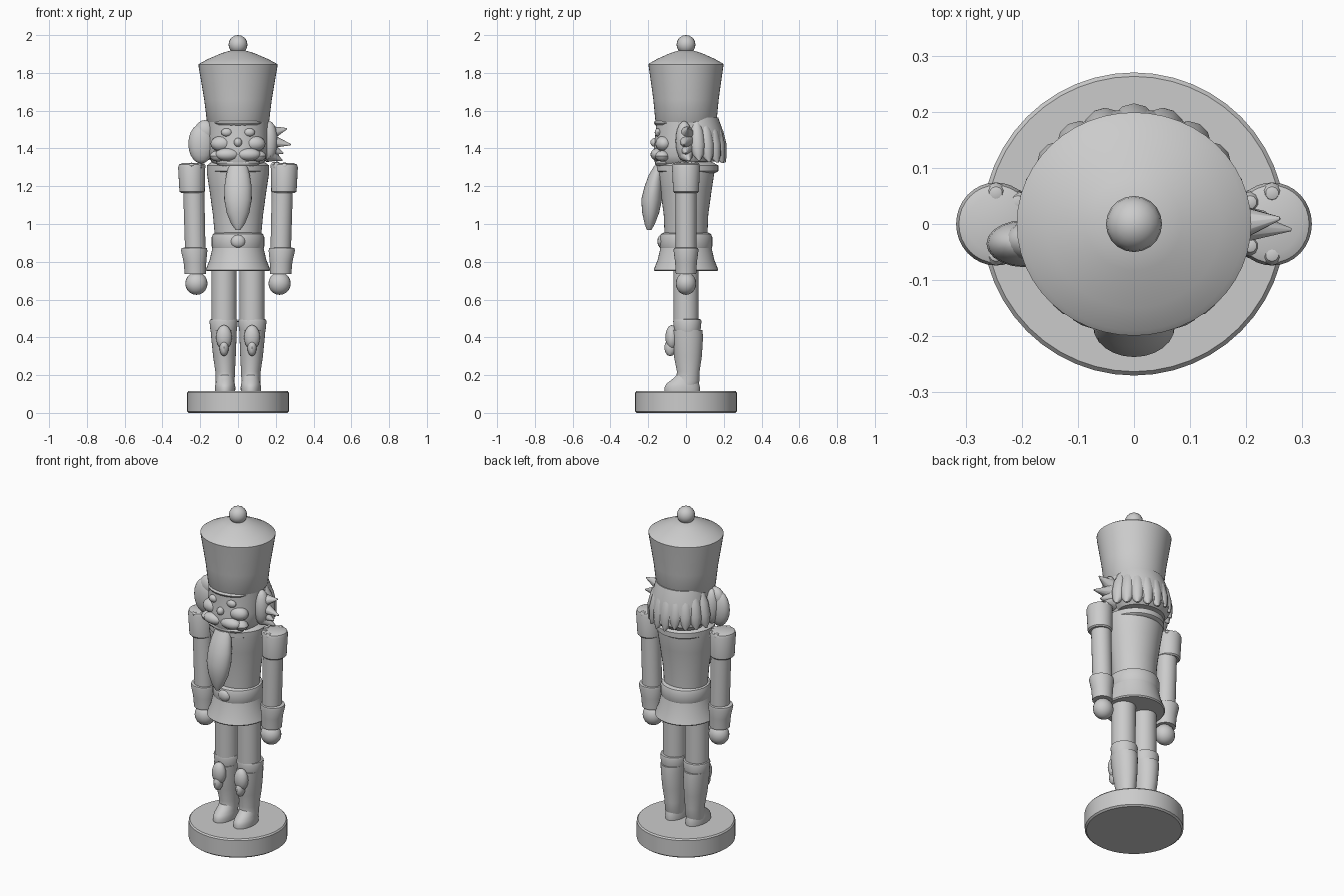
import bpy, bmesh, random
from math import sin, cos, pi, radians
from mathutils import Vector

random.seed(4)


def finish(name, bm):
    bmesh.ops.recalc_face_normals(bm, faces=bm.faces[:])
    mesh = bpy.data.meshes.new(name)
    bm.to_mesh(mesh)
    bm.free()
    obj = bpy.data.objects.new(name, mesh)
    bpy.context.collection.objects.link(obj)
    return obj


def loft(name, rings, n=32):
    """Skin stacked ellipses given as (x, y, z, rx, ry), with capped ends."""
    bm = bmesh.new()
    loops = [[bm.verts.new((x + rx * cos(2 * pi * i / n), y + ry * sin(2 * pi * i / n), z))
              for i in range(n)] for x, y, z, rx, ry in rings]
    for a, b in zip(loops, loops[1:]):
        for i in range(n):
            j = (i + 1) % n
            bm.faces.new((a[i], a[j], b[j], b[i]))
    bm.faces.new(loops[0])
    bm.faces.new(loops[-1])
    return finish(name, bm)


def lathe(name, profile, x=0, y=0, n=32):
    return loft(name, [(x, y, z, r, r) for r, z in profile], n)


def ball(name, center, size, seg=20):
    bm = bmesh.new()
    bmesh.ops.create_uvsphere(bm, u_segments=seg, v_segments=seg // 2, radius=1)
    bmesh.ops.scale(bm, vec=size, verts=bm.verts)
    bmesh.ops.translate(bm, vec=center, verts=bm.verts)
    return finish(name, bm)


def spike(name, start, end, radius):
    """Pointed tuft of hair between two points."""
    start, end = Vector(start), Vector(end)
    d = end - start
    bm = bmesh.new()
    bmesh.ops.create_cone(bm, segments=10, radius1=radius, radius2=0.003,
                          depth=d.length, cap_ends=True)
    rot = d.to_track_quat('Z', 'Y').to_matrix()
    bmesh.ops.rotate(bm, matrix=rot, verts=bm.verts)
    bmesh.ops.translate(bm, vec=(start + end) / 2, verts=bm.verts)
    return finish(name, bm)


# Round base
lathe("base", [(.26, 0), (.27, .008), (.27, .107), (.263, .115)], n=48)

for s, side in ((-1, "left"), (1, "right")):
    # Trouser leg
    lathe(side + "_trouser_leg", [(.066, .47), (.067, .77)], s * .074, 0)
    # Boot shaft, ankle and turned-down cuff
    loft(side + "_boot", [(s * .068, -.015, .12, .05, .065), (s * .068, .01, .17, .05, .062),
                          (s * .068, .012, .22, .052, .06), (s * .072, .01, .30, .06, .074),
                          (s * .075, .008, .40, .067, .082), (s * .076, .006, .44, .069, .081)])
    lathe(side + "_boot_cuff", [(.066, .42), (.07, .435), (.075, .485), (.072, .495), (.064, .496)],
          s * .076, .007)
    # Foot with rounded toe and sole
    loft(side + "_foot", [(s * .068, -.02, .112, .053, .093), (s * .068, -.02, .135, .054, .094),
                          (s * .068, -.017, .155, .051, .086), (s * .068, -.005, .178, .046, .068),
                          (s * .068, .005, .20, .044, .055)])
    # Boot ornament: drop and tassel
    ball(side + "_boot_ornament", (s * .074, -.075, .40), (.042, .034, .065))
    ball(side + "_boot_tassel", (s * .074, -.083, .345), (.025, .032, .045), 12)

    # Arm, shoulder cap, wrist cuff and fist
    loft(side + "_sleeve", [(s * .225, 0, .82, .054, .054), (s * .235, 0, 1.2, .056, .056)])
    loft(side + "_shoulder_cap", [(s * .243, 0, 1.165, .059, .062), (s * .243, 0, 1.172, .067, .068),
                                  (s * .246, 0, 1.30, .071, .074), (s * .246, 0, 1.315, .066, .069),
                                  (s * .246, 0, 1.322, .05, .052)])
    loft(side + "_wrist_cuff", [(s * .226, 0, .735, .056, .054), (s * .228, 0, .80, .06, .058),
                                (s * .232, 0, .86, .07, .066), (s * .232, 0, .872, .067, .064),
                                (s * .231, 0, .875, .055, .055)])
    ball(side + "_fist", (s * .22, 0, .685), (.059, .054, .06))
    # Small fringe tufts on the shoulder
    for k in range(5):
        a = radians(180 * k / 4 + 90)
        p = (s * .246 - s * .055 * cos(a + pi), .055 * sin(a), 1.305)
        ball(side + "_shoulder_fringe", p, (.02, .02, .018 + .01 * random.random()), 10)

# Coat skirt, belt and torso
lathe("coat_skirt", [(.12, .75), (.165, .75), (.171, .757), (.15, .81), (.134, .88)], n=40)
lathe("belt", [(.118, .86), (.134, .868), (.139, .88), (.139, .93), (.133, .947), (.115, .955)], n=40)
ball("belt_buckle", (0, -.13, .908), (.04, .022, .035), 12)
loft("torso", [(0, 0, .93, .122, .113), (0, 0, 1.05, .133, .118), (0, 0, 1.18, .151, .136),
               (0, 0, 1.27, .165, .15), (0, 0, 1.31, .165, .15), (0, 0, 1.335, .13, .12)], 40)
loft("collar", [(0, .005, 1.27, .15, .15), (0, .005, 1.28, .16, .166), (0, .005, 1.31, .16, .166),
                (0, .005, 1.33, .13, .13)], 40)

# Head with jaw
loft("head", [(0, -.01, 1.295, .10, .12), (0, -.015, 1.32, .135, .148), (0, -.015, 1.36, .155, .16),
              (0, -.01, 1.42, .16, .158), (0, -.005, 1.50, .16, .155), (0, 0, 1.58, .16, .16)], 40)

# Long beard
loft("beard", [(0, -.195, .968, .012, .012), (0, -.192, 1.00, .036, .027), (0, -.187, 1.06, .06, .045),
               (0, -.182, 1.13, .073, .055), (0, -.171, 1.20, .072, .048), (0, -.158, 1.26, .062, .039),
               (0, -.14, 1.31, .05, .027)], 24)

# Moustache, cheeks, nose and eyes
for s in (-1, 1):
    ball("moustache", (s * .055, -.148, 1.368), (.065, .04, .034))
    ball("moustache_tip", (s * .105, -.125, 1.36), (.045, .04, .03), 12)
    ball("cheek", (s * .085, -.117, 1.425), (.06, .045, .042))
    ball("eye", (s * .06, -.148, 1.485), (.03, .018, .022), 12)
    ball("ear_tuft", (s * .165, -.01, 1.44), (.045, .045, .105))
ball("chin", (0, -.115, 1.322), (.115, .05, .027))
ball("nose", (0, -.165, 1.432), (.022, .024, .024), 12)

# Hair mass behind the head
loft("hair", [(0, .06, 1.33, .14, .115), (0, .06, 1.36, .165, .145), (0, .055, 1.43, .17, .15),
              (0, .05, 1.50, .16, .143), (0, .03, 1.565, .15, .14)], 40)
# Wavy locks ending in points round the back
for k in range(9):
    a = radians(18 + 18 * k)
    c, d = cos(a), sin(a)
    drop = random.uniform(-.015, .015)
    loft("hair_lock", [(c * r, d * r + .01, z, w, w) for r, z, w in (
        (.135, 1.55, .02), (.152, 1.49, .036), (.164, 1.42, .041),
        (.172, 1.37 + drop, .033), (.194, 1.335 + drop, .006))], 12)
# Full side curl and swept spikes on the other side
ball("side_curl", (-.195, -.035, 1.425), (.068, .042, .105))
ball("side_curl_upper", (-.175, -.03, 1.49), (.055, .038, .06))
for z0, tip in ((1.48, (.26, .01, 1.505)), (1.44, (.28, -.01, 1.42)),
                (1.40, (.24, 0, 1.375)), (1.37, (.235, .02, 1.335))):
    spike("side_spike", (.165, 0, z0), tip, .042)

# Tall flared hat, dome lid and knob
loft("hat", [(0, 0, 1.525, .15, .152), (0, 0, 1.545, .165, .162), (0, 0, 1.66, .179, .173),
             (0, 0, 1.83, .208, .197), (0, 0, 1.845, .209, .199), (0, 0, 1.853, .198, .19),
             (0, 0, 1.875, .155, .15), (0, 0, 1.905, .085, .083), (0, 0, 1.918, .04, .04)], 48)
ball("hat_visor", (0, -.075, 1.535), (.13, .095, .03))
ball("hat_knob", (0, 0, 1.95), (.05, .05, .05))

# Smooth shading with crisp edges
for o in bpy.data.objects:
    o.select_set(True)
bpy.context.view_layer.objects.active = bpy.data.objects["base"]
bpy.ops.object.shade_smooth_by_angle(angle=radians(35))
